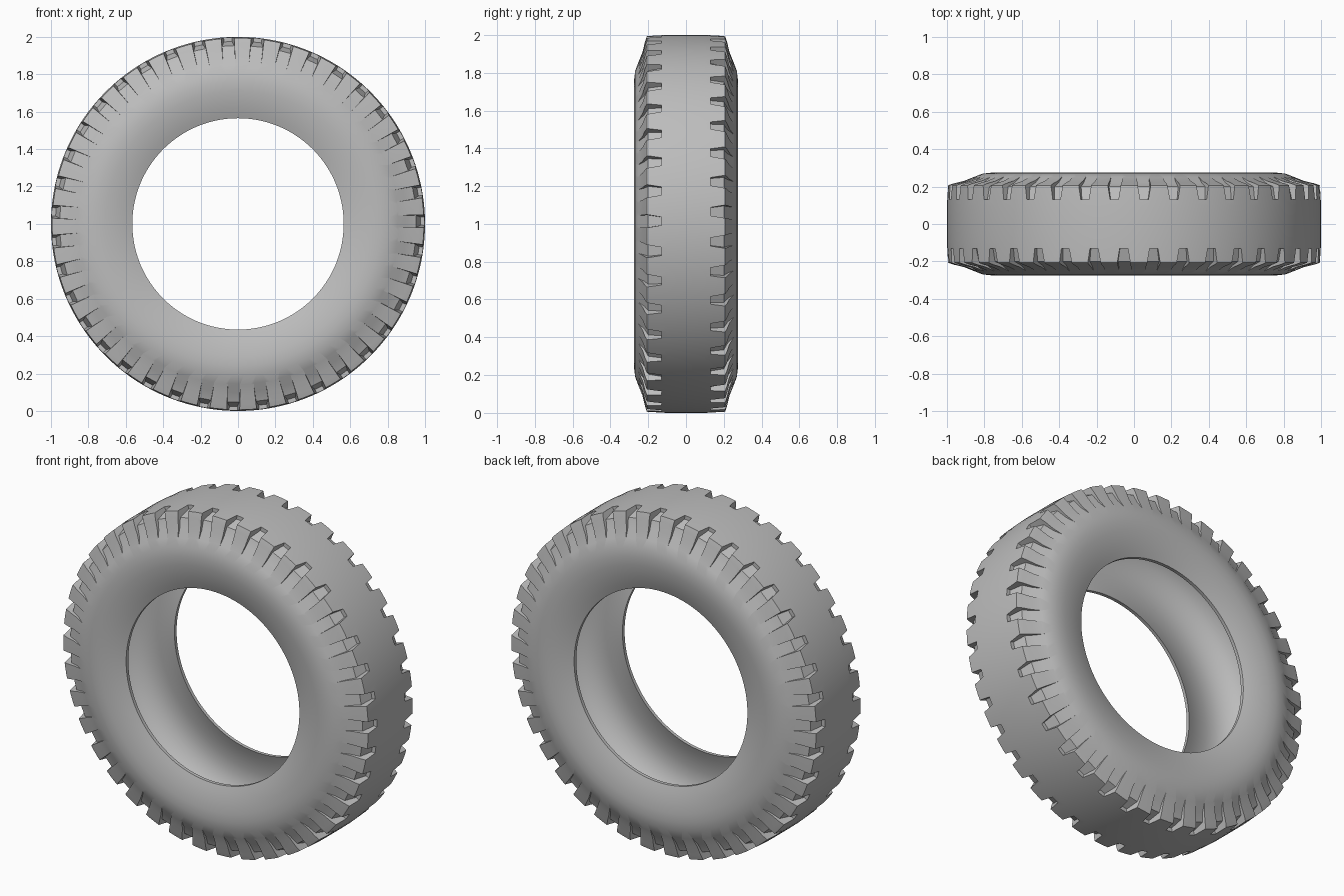
import bpy
import bmesh
from math import sin, cos, pi, radians

if "Cube" in bpy.data.objects:
    bpy.data.objects.remove(bpy.data.objects["Cube"], do_unlink=True)

NOTCHES = 39
SEGMENTS = NOTCHES * 4
PHASE = 0.055

rubber = bpy.data.materials.new("grey_rubber")
rubber.use_nodes = True
grey = (0.51, 0.51, 0.51, 1)
rubber.diffuse_color = grey
rubber.node_tree.nodes["Principled BSDF"].inputs["Base Color"].default_value = grey


def polar(angle, y, r):
    """Point on a wheel whose axle runs along y."""
    return (r * sin(angle), y, 1 + r * cos(angle))


def make_object(name, bm):
    bmesh.ops.recalc_face_normals(bm, faces=bm.faces)
    mesh = bpy.data.meshes.new(name)
    bm.to_mesh(mesh)
    bm.free()
    mesh.materials.append(rubber)
    obj = bpy.data.objects.new(name, mesh)
    bpy.context.collection.objects.link(obj)
    return obj


# Half section (y, radius): tread, shoulder and sidewall, then bead lip and hollow inside
outside = [(0.10, 1.0), (0.207, 0.994), (0.217, 0.965), (0.230, 0.91), (0.25, 0.86),
           (0.269, 0.81), (0.275, 0.76), (0.273, 0.71), (0.262, 0.65), (0.248, 0.60),
           (0.235, 0.565)]
inside = [(0.215, 0.565), (0.228, 0.60), (0.242, 0.65), (0.252, 0.71), (0.252, 0.77),
          (0.237, 0.83), (0.205, 0.88), (0.16, 0.92), (0.08, 0.94)]
half = outside + inside
section = half + [(-y, r) for y, r in reversed(half)]

# Tyre body: the closed section swept round the axle
bm = bmesh.new()
rings = [[bm.verts.new(polar(2 * pi * i / SEGMENTS, y, r)) for y, r in section]
         for i in range(SEGMENTS)]
for i, ring in enumerate(rings):
    after = rings[(i + 1) % SEGMENTS]
    for j in range(len(section)):
        k = (j + 1) % len(section)
        bm.faces.new((ring[j], ring[k], after[k], after[j]))
tyre = make_object("tyre", bm)

# Notch cutters: widening wedges (y, floor radius, half width) over each shoulder
stations = [(0.13, 0.976, 0.022), (0.20, 0.953, 0.034), (0.221, 0.90, 0.036),
            (0.29, 0.80, 0.040)]
bm = bmesh.new()
for side in (-1, 1):
    for n in range(NOTCHES):
        mid = side * (PHASE - 2 * pi * n / NOTCHES)
        loops = [[bm.verts.new(polar(mid + s * w, side * y, r))
                  for s, r in ((-1, floor), (1, floor), (1, 1.06), (-1, 1.06))]
                 for y, floor, w in stations]
        for a, b in zip(loops, loops[1:]):
            for j in range(4):
                k = (j + 1) % 4
                bm.faces.new((a[j], a[k], b[k], b[j]))
        bm.faces.new(loops[0])
        bm.faces.new(loops[-1])
cutter = make_object("notch_cutter", bm)
cutter.hide_render = True

# Cut the notches, then smooth everything but the crisp edges
cut = tyre.modifiers.new("notches", 'BOOLEAN')
cut.operation = 'DIFFERENCE'
cut.solver = 'EXACT'
cut.object = cutter
bpy.ops.object.select_all(action='DESELECT')
tyre.select_set(True)
bpy.context.view_layer.objects.active = tyre
bpy.ops.object.modifier_apply(modifier=cut.name)
bpy.data.objects.remove(cutter, do_unlink=True)
bpy.ops.object.shade_smooth_by_angle(angle=radians(28))
